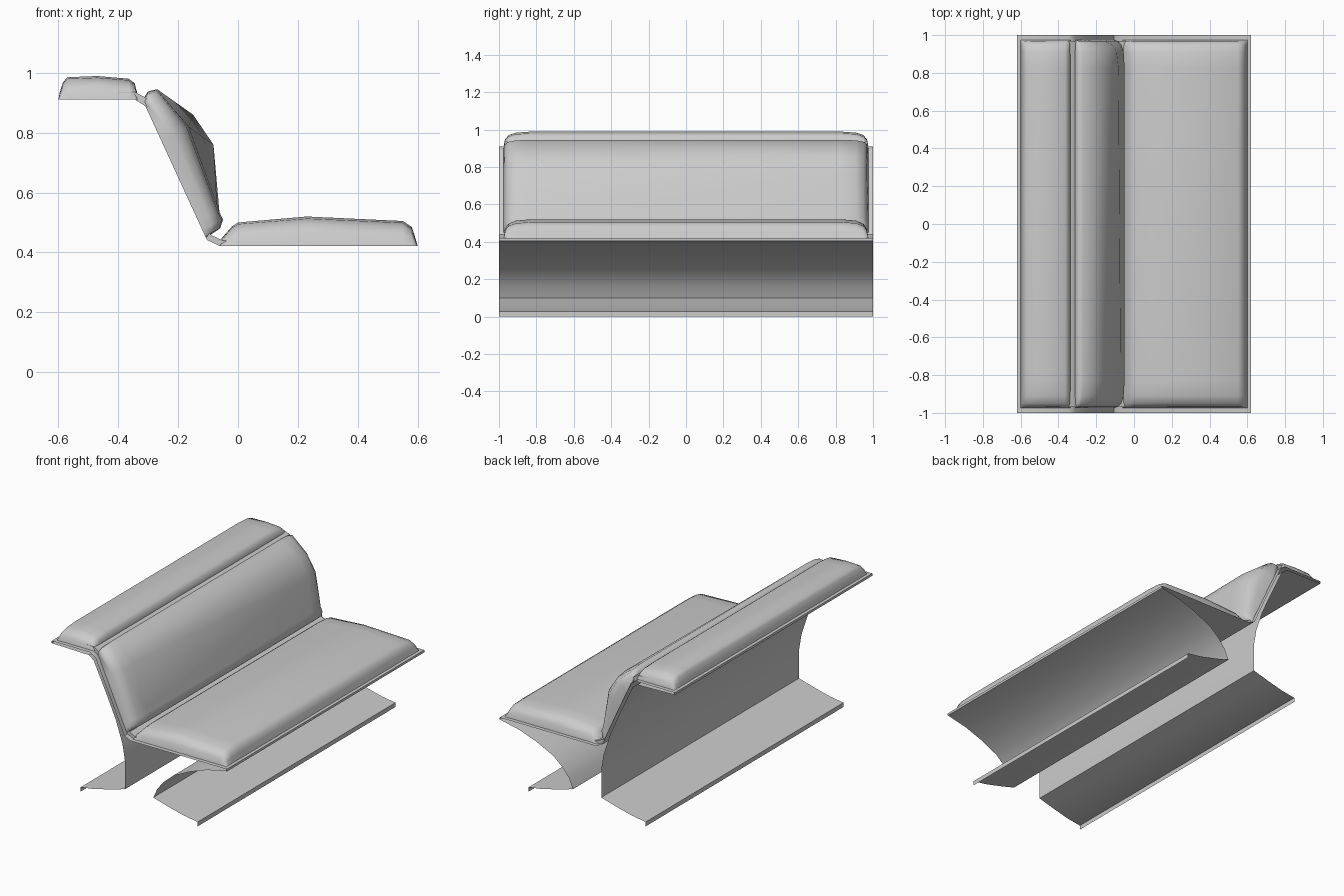
import bpy, bmesh, math
from mathutils import Vector

cube = bpy.data.objects.get("Cube")
if cube:
    bpy.data.objects.remove(cube, do_unlink=True)

grey = bpy.data.materials.new("light grey")
grey.use_nodes = True
colour = (0.6, 0.6, 0.6, 1)
grey.diffuse_color = colour
grey.node_tree.nodes["Principled BSDF"].inputs["Base Color"].default_value = colour


def loft(name, rings, closed=False, caps=False, angle=35):
    """Skin a row of (x, y, z) rings into one object."""
    bm = bmesh.new()
    rows = [[bm.verts.new(p) for p in ring] for ring in rings]
    n = len(rows[0])
    for a, b in zip(rows, rows[1:]):
        for i in range(n if closed else n - 1):
            j = (i + 1) % n
            bm.faces.new((a[i], a[j], b[j], b[i]))
    if caps:
        bm.faces.new(rows[0])
        bm.faces.new(rows[-1])
    bmesh.ops.remove_doubles(bm, verts=bm.verts, dist=0.0005)
    bmesh.ops.recalc_face_normals(bm, faces=bm.faces)
    mesh = bpy.data.meshes.new(name)
    bm.to_mesh(mesh)
    bm.free()
    mesh.materials.append(grey)
    ob = bpy.data.objects.new(name, mesh)
    bpy.context.collection.objects.link(ob)
    bpy.ops.object.select_all(action='DESELECT')
    ob.select_set(True)
    bpy.context.view_layer.objects.active = ob
    bpy.ops.object.shade_smooth_by_angle(angle=math.radians(angle))


def extrude(name, profile, half, **kw):
    loft(name, [[(x, y, z) for x, z in profile] for y in (-half, half)], **kw)


# Bent sheet carrying the cushions, with small turned-down lips
extrude("shell_sheet", [(-.62, .895), (-.62, .91), (-.345, .91), (-.31, .887), (-.2, .65),
                        (-.105, .44), (-.06, .42), (.62, .42), (.62, .405)], 1)

# Curved sheet legs with flared feet; the back one runs up behind the shell
foot = [(.415, 0), (.415, .028), (.32, .042), (.2, .072), (.1, .1)]
extrude("front_leg", foot + [(.13, .165), (.175, .22), (.24, .277), (.36, .335),
                             (.48, .378), (.62, .408)], 1)
extrude("back_leg", [(-x, z) for x, z in foot]
        + [(-.1, .28), (-.118, .385), (-.165, .526), (-.225, .66), (-.322, .865),
           (-.355, .89), (-.62, .896)], 1)

# Thin padding joining the cushions at the grooves
extrude("padding_strip", [(-.4, .911), (-.345, .911), (-.309, .888), (-.104, .442), (-.06, .421),
                          (0, .421), (0, .435), (-.05, .44), (-.09, .458), (-.29, .9),
                          (-.31, .918), (-.345, .936), (-.4, .936)], .97, closed=True, caps=True)


def cushion(name, profile, start, end, near=None):
    """Pad rising from the line start-end, rounded off at both ends."""
    a, b = Vector(start), Vector(end)
    line = b - a
    rise = [(.975, 0), (.968, .45), (.95, .75), (.91, .93), (.83, 1)]
    ends = [(-y, f) for y, f in rise] + [(y, f) for y, f in reversed(rise)]
    rings = []
    for y, f in ends:
        shape = near if near and y < 0 else profile
        ring = [(a.x, y, a.y)]
        for p in map(Vector, shape):
            t = min(1, max(0, (p - a).dot(line) / line.length_squared))
            q = (a + line * t).lerp(p, f)
            ring.append((q.x, y, q.y))
        rings.append(ring + [(b.x, y, b.y)])
    loft(name, rings, closed=True, angle=65)


cushion("top_cushion", [(-.595, .935), (-.585, .967), (-.57, .985), (-.47, .989),
                        (-.365, .98), (-.345, .965), (-.338, .938)], (-.6, .911), (-.335, .911))
cushion("seat_cushion", [(-.055, .447), (-.02, .487), (0, .5), (.23, .52),
                         (.55, .505), (.58, .485), (.59, .455)], (-.06, .421), (.6, .421))

# Back cushion: flatter at one end, bulging at the other
top = [(-.312, .92), (-.3, .938), (-.27, .945)]
bottom = [(-.062, .535), (-.05, .51), (-.06, .48), (-.09, .46)]
cushion("back_cushion", top + [(-.15, .86), (-.082, .76)] + bottom,
        (-.31, .9), (-.105, .45),
        near=top + [(-.165, .82), (-.07, .56)] + bottom)
